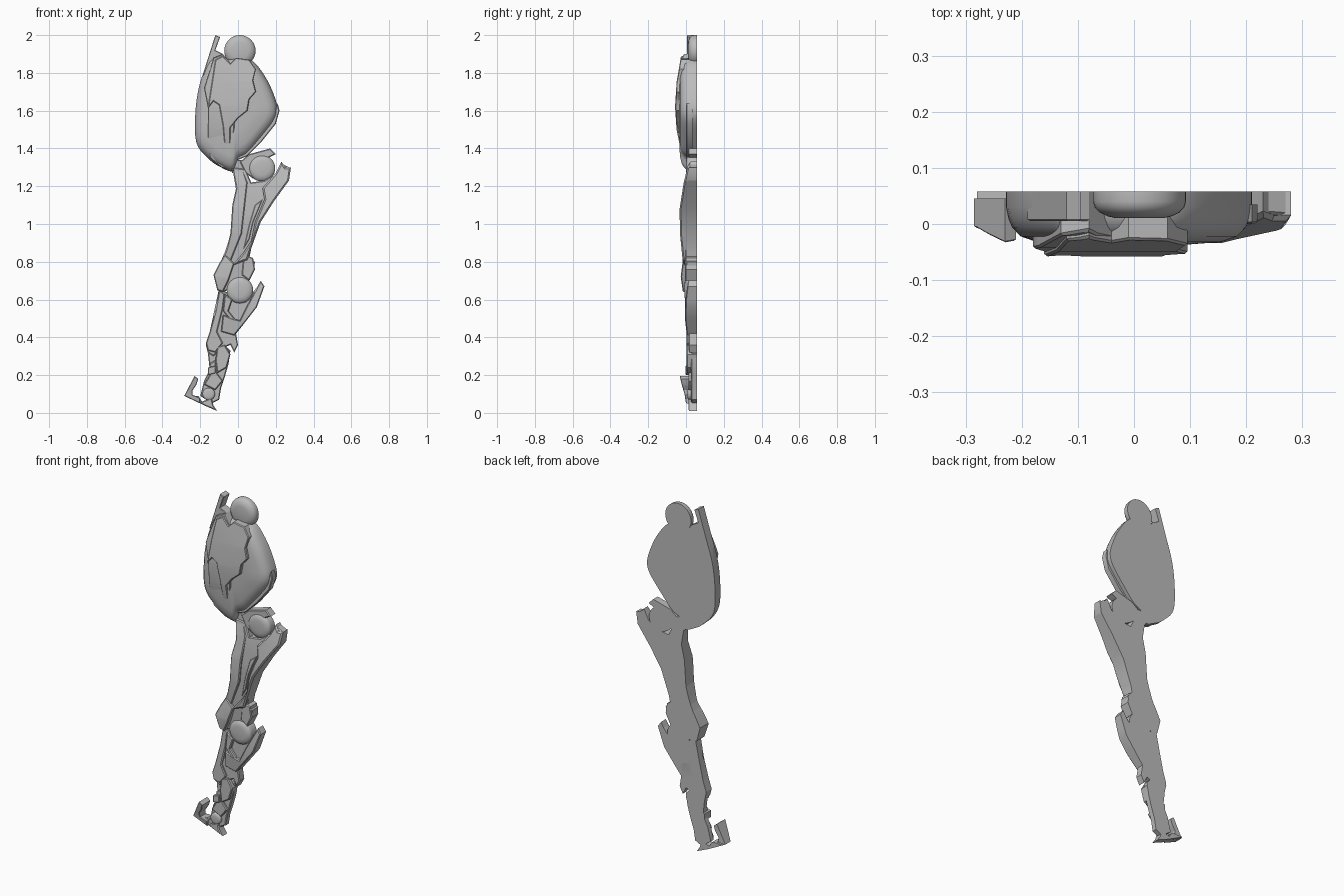
import bpy, bmesh, math
from mathutils import Vector

cube = bpy.data.objects.get("Cube")
if cube:
    bpy.data.objects.remove(cube)

BACK = 0.058          # common flat back plane
CM = 0.01             # outlines are drawn as (x, z) in hundredths

grey = bpy.data.materials.new("plain grey")
grey.use_nodes = True
colour = (0.5, 0.5, 0.5, 1)
grey.diffuse_color = colour
grey.node_tree.nodes["Principled BSDF"].inputs["Base Color"].default_value = colour
parts = []


def finish(bm, name):
    """Turn a bmesh into a named grey object."""
    bmesh.ops.recalc_face_normals(bm, faces=bm.faces[:])
    mesh = bpy.data.meshes.new(name)
    bm.to_mesh(mesh)
    bm.free()
    mesh.materials.append(grey)
    obj = bpy.data.objects.new(name, mesh)
    bpy.context.collection.objects.link(obj)
    parts.append(obj)
    return obj


def rounded(points, steps=5):
    """Closed smooth curve through the outline points."""
    result = []
    count = len(points)
    for i in range(count):
        a, b, c, d = (Vector(points[(i + k - 1) % count]) for k in range(4))
        for s in range(steps):
            t = s / steps
            result.append(tuple(b + (c - a) * t / 2
                                + (a - b * 2.5 + c * 2 - d / 2) * t * t
                                + (b * 3 - a - c * 3 + d) * t * t * t / 2))
    return result


def front_at(curve, z):
    """Front depth at height z, interpolated between (z, y) knots."""
    if z >= curve[0][0]:
        return curve[0][1]
    for (z1, y1), (z2, y2) in zip(curve, curve[1:]):
        if z >= z2:
            return y2 + (y1 - y2) * (z - z2) / (z1 - z2)
    return curve[-1][1]


def slab(name, outline, front, bevel=0.005, back=BACK):
    """Flat backed plate whose front is level or follows (z, y) knots."""
    curve = front if isinstance(front, list) else [(0, front)]
    bm = bmesh.new()
    ring = [bm.verts.new((x * CM, back, z * CM)) for x, z in outline]
    base = bm.faces.new(ring)
    moved = bmesh.ops.extrude_face_region(bm, geom=[base], use_keep_orig=True)["geom"]
    rim = [e for e in moved if isinstance(e, bmesh.types.BMEdge)]
    for v in moved:
        if isinstance(v, bmesh.types.BMVert):
            v.co.y = back - 0.1
    bmesh.ops.recalc_face_normals(bm, faces=bm.faces[:])
    if bevel:
        bmesh.ops.bevel(bm, geom=rim, offset=bevel, segments=1,
                        affect='EDGES', clamp_overlap=True)
    for z, y in curve[1:-1]:
        bmesh.ops.bisect_plane(bm, geom=bm.verts[:] + bm.edges[:] + bm.faces[:],
                               plane_co=(0, 0, z), plane_no=(0, 0, 1))
    bmesh.ops.triangulate(bm, faces=[f for f in bm.faces if len(f.verts) > 4])
    for v in bm.verts:
        if v.co.y < back - 0.001:
            v.co.y += 0.1 - back + front_at(curve, v.co.z)
    return finish(bm, name)


def dome(name, outline, centre, rings):
    """Swelling form: the outline shrinks toward the centre ring by ring."""
    bm = bmesh.new()
    cx, cz = centre
    loops = [[bm.verts.new(((cx + (x - cx) * s) * CM, y, (cz + (z - cz) * s) * CM))
              for x, z in outline] for s, y in rings]
    count = len(outline)
    for low, high in zip(loops, loops[1:]):
        for i in range(count):
            j = (i + 1) % count
            bm.faces.new((low[i], low[j], high[j], high[i]))
    bm.faces.new(loops[0])
    bm.faces.new(loops[-1])
    return finish(bm, name)


def disc(name, x, z, radius, front, bulge=0.02):
    """Round joint cap with a softened front."""
    circle = [(x + radius * math.cos(math.tau * i / 32),
               z + radius * math.sin(math.tau * i / 32)) for i in range(32)]
    steps = [math.radians(a) for a in (0, 20, 40, 60, 78)]
    rings = [(1, BACK)] + [(0.4 + 0.6 * math.cos(a),
                            front + bulge * (1 - math.sin(a))) for a in steps]
    return dome(name, circle, (x, z), rings)


# Upper shell, its ball, fin and rim
shell = rounded([(-9, 189), (-6, 187), (0, 188), (8, 186), (15, 177), (19.5, 167),
                 (21, 160), (19, 154), (12, 145), (5, 137), (0, 134), (-3, 128),
                 (-9, 130), (-15, 134), (-22, 143), (-22.5, 160), (-20, 175), (-15, 187)])
dome("upper_shell", shell, (-1, 160),
     [(1, BACK), (1, 0.03), (0.98, 0.01), (0.95, -0.006),
      (0.88, -0.022), (0.75, -0.032), (0.4, -0.038)])
disc("top_ball", 1, 191.7, 8.3, 0.01, 0.03)
slab("top_fin", [(-12, 200), (-9.5, 199), (-12, 192), (-8, 190), (-7, 184),
                 (-15, 182), (-19, 178), (-15.5, 189)], 0.005, 0.003)
slab("shell_rim", [(21, 164), (22, 160), (20, 153), (12, 143), (5, 136), (0, 134),
                   (-4, 136), (-4, 138), (1, 137), (5, 139), (11, 146), (18, 155)],
     0.0, 0.004, 0.035)

# Layered armour plates on the shell
swell = [(1.95, 0.01), (1.88, -0.02), (1.75, -0.042), (1.62, -0.05),
         (1.5, -0.042), (1.38, -0.018), (1.28, 0.005)]
slab("side_plate", [(-13, 188), (-8, 190), (-4, 185), (-1, 188), (-2, 150), (-4, 136),
                    (-2, 128), (-9, 130), (-15, 135), (-16, 145), (-16, 162), (-18, 172)],
     swell, 0.004)
slab("front_plate", [(-12, 187), (-8, 189), (-4, 185), (-1, 188), (6, 187), (9.5, 182),
                     (8, 176), (9.5, 170), (6, 166), (5, 160), (0, 156), (-4, 151),
                     (-4, 139), (-7, 140), (-8, 152), (-10, 163), (-13, 165), (-16, 161)],
     [(z, y - 0.008) for z, y in swell], 0.004)

# Hip joint under the shell
slab("hip_bracket", [(1, 133), (6, 137), (17, 140), (20, 137), (16, 135),
                     (17, 128), (8, 124), (4, 127)], 0.012)
disc("hip_joint", 12.7, 129.5, 7, 0.0)
slab("hip_link", [(-6, 134), (2, 134), (5, 128), (-3, 127)], 0.02)

# Thigh: base, rear muscle, front strip, leaf inlay and knee cuff
hollow = [(1.33, 0.02), (1.2, 0.0), (1.05, -0.012), (0.85, -0.005), (0.65, 0.01)]
raised = [(1.33, 0.015), (1.22, -0.012), (1.08, -0.034), (0.95, -0.032), (0.78, -0.015)]
slab("thigh_base", [(-3, 130), (4, 129), (7, 122), (14, 123), (20, 127), (23, 132),
                    (27, 130), (27, 123), (19, 112), (12, 101), (7, 87), (6, 82),
                    (9, 80), (8, 74), (5, 69), (-8, 64), (-11, 65), (-13, 73),
                    (-10, 78), (-7, 85), (-4, 94), (-3, 108), (-1, 118)], hollow)
slab("rear_muscle", [(23, 133), (25, 130), (28, 130), (27, 123), (19, 112), (12, 101),
                     (7, 87), (5, 81), (-3, 78), (3, 85), (7, 91), (9, 101),
                     (14, 113), (13, 119), (20, 127)], raised, 0.008)
slab("front_strip", [(-3, 130), (3, 128), (5, 122), (4, 113), (2, 95), (-4, 80),
                     (-9, 79), (-6, 87), (-4, 95), (-3, 110), (-1, 119)],
     [(z, y + 0.01) for z, y in raised])
slab("leaf_inlay", [(13, 113), (9, 110), (6, 100), (3, 87), (6, 92), (8, 101)],
     [(z, y + 0.014) for z, y in raised], 0.003)
slab("knee_cuff", [(-7, 84), (-2, 79), (-5, 70), (-8, 64), (-11, 65), (-13, 73), (-10, 79)],
     [(0.85, -0.012), (0.72, -0.028), (0.63, -0.015)])
slab("knee_lug", [(3, 84), (8, 82), (9, 76), (6, 70), (2, 73)], -0.005)
disc("knee_joint", 1, 65, 7, -0.008)

# Shin: base, front guard, rear spur
slab("shin_base", [(-10, 66), (-13, 52), (-15, 43), (-17, 36), (-16, 32), (-13, 30),
                   (-9, 34), (-4, 36), (-2, 32), (0, 36), (-1, 42), (3, 47),
                   (10, 56), (13, 65), (12, 69), (8, 64), (4, 59)], 0.014)
slab("shin_guard", [(-10, 65), (-7, 63), (-8, 55), (-11, 43), (-8, 37), (-12, 32),
                    (-16, 33), (-17, 37), (-15, 43), (-12, 54)], 0.002)
slab("shin_spur", [(12, 70), (14, 67), (10, 56), (3, 47), (-2, 41), (-9, 43),
                   (-8, 52), (-3, 50), (1, 49), (5, 57)],
     [(0.7, 0.01), (0.6, -0.002), (0.5, -0.006), (0.4, 0.006)])
slab("shin_ridge", [(-7, 63), (-3, 60), (-5, 54), (-1, 49), (-4, 49), (-8, 54)], -0.004)

# Ankle: base, stepped links and pivot
slab("ankle_base", [(-16, 32), (-15, 23), (-18, 17), (-20, 9), (-14, 5), (-10, 7),
                    (-9, 13), (-7, 19), (-5, 26), (-4, 33), (-7, 36), (-11, 33)], 0.026)
slab("upper_link", [(-11, 35), (-7, 36), (-4, 31), (-6, 24), (-11, 21), (-12, 28)], 0.003)
slab("lower_link", [(-15, 26), (-12, 28), (-11, 21), (-8, 17), (-12, 12), (-18, 15),
                    (-15, 20)], 0.012)
slab("ankle_tab", [(-16, 24), (-12, 25), (-12, 21), (-16, 20)], -0.002, 0.003)
disc("ankle_pivot", -15.5, 10, 3.3, 0.008, 0.01)

# Foot: sole and upturned front hook
slab("foot_sole", [(-28, 9), (-21, 9), (-19, 6), (-14, 8), (-13, 4), (-11, 1),
                   (-18, 4)], 0.012)
slab("foot_hook", [(-28.5, 9), (-23, 19.5), (-21, 18), (-22, 15), (-24, 12), (-24, 9.5),
                   (-20, 8), (-20, 5)],
     [(0.2, -0.035), (0.14, -0.02), (0.1, -0.008), (0.05, 0.0)], 0.003, 0.045)

# Smooth soft forms while keeping hard edges
for obj in bpy.context.selected_objects:
    obj.select_set(False)
for obj in parts:
    obj.select_set(True)
bpy.context.view_layer.objects.active = parts[0]
bpy.ops.object.shade_smooth_by_angle(angle=math.radians(32))
